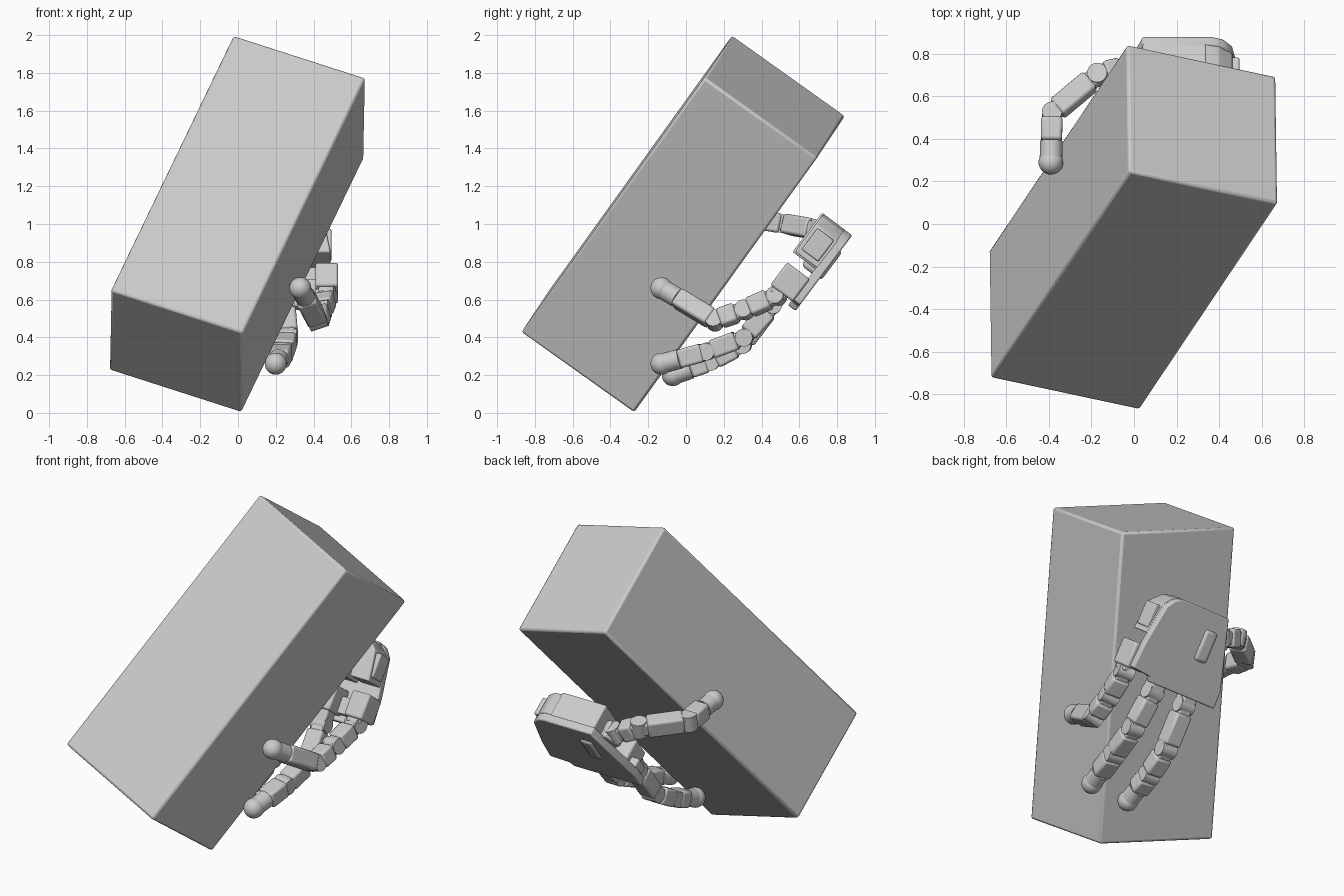
import bpy, bmesh, math
from mathutils import Vector as V, Matrix

if "Cube" in bpy.data.objects:
    bpy.data.objects.remove(bpy.data.objects["Cube"])


def finish(bm, name, bevel=0.0, smooth=True):
    bmesh.ops.recalc_face_normals(bm, faces=bm.faces)
    me = bpy.data.meshes.new(name)
    bm.to_mesh(me)
    bm.free()
    ob = bpy.data.objects.new(name, me)
    bpy.context.collection.objects.link(ob)
    if bevel:
        m = ob.modifiers.new("bevel", "BEVEL")
        m.width, m.segments, m.limit_method = bevel, 2, "ANGLE"
    if smooth:
        bpy.ops.object.select_all(action="DESELECT")
        ob.select_set(True)
        bpy.context.view_layer.objects.active = ob
        bpy.ops.object.shade_smooth_by_angle(angle=math.radians(35))
    return ob


def frame(a, b, side):
    """Matrix with z along a-b, x close to side, origin midway."""
    z = (b - a).normalized()
    x = (side - z * side.dot(z)).normalized()
    y = z.cross(x)
    m = Matrix((x, y, z)).transposed().to_4x4()
    m.translation = (a + b) / 2
    return m


def block(name, a, b, side, w, t, bevel=0.01):
    bm = bmesh.new()
    m = frame(a, b, side) @ Matrix.Diagonal((w, t, (b - a).length, 1))
    bmesh.ops.create_cube(bm, size=1, matrix=m)
    return finish(bm, name, bevel)


def pin(name, c, axis, r, length):
    bm = bmesh.new()
    m = axis.to_track_quat("Z", "Y").to_matrix().to_4x4()
    m.translation = c
    bmesh.ops.create_cone(bm, cap_ends=True, segments=24, radius1=r, radius2=r,
                          depth=length, matrix=m)
    return finish(bm, name)


# Tilted crate
U, W = V((0.70, -0.15, -0.225)), V((0.65, 0.97, 1.35))
Vd = W.cross(U).normalized() * 0.733
bm = bmesh.new()
mat = Matrix((U, Vd, W)).transposed().to_4x4()
mat.translation = (-0.003, -0.015, 1.0)
bmesh.ops.create_cube(bm, size=1, matrix=mat)
finish(bm, "crate", 0.014)


# Palm coordinates: x across, l toward the fingers, d from the back to the crate
def P(x, l, d):
    return V((x, 0.88 - 0.6 * l - 0.8 * d, 0.94 - 0.8 * l + 0.6 * d))


def prism(name, outline, d0, d1, bevel=0.008):
    bm = bmesh.new()
    lo = [bm.verts.new(P(x, l, d0)) for x, l in outline]
    hi = [bm.verts.new(P(x, l, d1)) for x, l in outline]
    bm.faces.new(lo)
    bm.faces.new(hi)
    n = len(lo)
    for i in range(n):
        j = (i + 1) % n
        bm.faces.new((lo[i], lo[j], hi[j], hi[i]))
    return finish(bm, name, bevel)


def rect(x0, x1, l0, l1):
    return [(x0, l0), (x1, l0), (x1, l1), (x0, l1)]


# Palm shell and housings
prism("palm_back_plate", [(0.04, 0), (0.37, 0), (0.42, 0.02), (0.46, 0.07), (0.50, 0.30),
                          (0.51, 0.46), (0.38, 0.47), (0.36, 0.50), (-0.10, 0.50), (-0.10, 0.40)],
      0, 0.05)
prism("wrist_housing", rect(0.04, 0.34, 0.0, 0.26), 0.04, 0.20)
prism("side_shell", [(0.33, 0.0), (0.40, 0.015), (0.46, 0.07), (0.49, 0.25), (0.36, 0.25)],
      0.04, 0.19)
prism("side_shell_cover", rect(0.45, 0.495, 0.08, 0.22), 0.06, 0.17)
prism("thumb_motor", rect(0.07, 0.16, 0.10, 0.29), -0.012, 0.12, 0.02)
prism("knuckle_rail", rect(-0.09, 0.51, 0.36, 0.46), 0.04, 0.10)

# Fingers: knuckle, two bends and a fingertip
fingers = {
    "index": [(0.47, 0.48, 0.62), (0.44, 0.31, 0.545), (0.42, 0.15, 0.49), (0.33, -0.13, 0.66)],
    "middle": [(0.25, 0.46, 0.57), (0.265, 0.31, 0.40), (0.24, 0.11, 0.325), (0.20, -0.13, 0.26)],
    "ring": [(0.02, 0.46, 0.57), (0.015, 0.30, 0.36), (0.0, 0.13, 0.27), (-0.014, -0.07, 0.20)],
    "thumb": [(-0.03, 0.73, 0.91), (-0.17, 0.70, 0.97), (-0.385, 0.52, 1.0), (-0.39, 0.29, 1.04)],
}


def digit(name, pts, side, w=0.105, t=0.10):
    pts = [V(p) for p in pts]
    for i in range(3):
        a, b = pts[i], pts[i + 1]
        d = (b - a).normalized()
        axis = frame(a, b, side).col[0].to_3d()
        tag = f"{name}_link_{i + 1}"
        pin(tag + "_joint", a, axis, 0.047, w * 0.92)
        if i < 2:
            block(tag + "_core", a, b, side, w * 0.75, t * 0.8)
            block(tag + "_case", a + d * 0.045, b - d * 0.03, side, w, t, 0.014)
        else:
            block(tag + "_case", a + d * 0.02, b - d * 0.10, side, w, t, 0.014)
    # rounded fingertip
    pin(name + "_tip_neck", b - d * 0.05, d, 0.053, 0.10)
    bm = bmesh.new()
    bmesh.ops.create_uvsphere(bm, u_segments=32, v_segments=16, radius=0.058,
                              matrix=Matrix.Translation(b))
    finish(bm, name + "_tip")


for name, pts in fingers.items():
    if name == "thumb":
        digit(name, pts, V((0, 0.3, 1)))
        continue
    digit(name, pts, V((1, 0, 0.25 if name == "index" else 0)))
    # motor block joining the knuckle to the palm
    x = pts[0][0]
    prism(name + "_knuckle_block", rect(x - 0.06, x + 0.06, 0.32, 0.47), 0.04, 0.19, 0.012)
    block(name + "_knuckle_yoke", P(x, 0.42, 0.13), V(pts[0]), V((1, 0, 0)), 0.09, 0.09)

# Thumb root linking the palm to the thumb
block("thumb_root", P(0.10, 0.20, 0.08), V(fingers["thumb"][0]), V((0, -0.6, -0.8)), 0.12, 0.11)
